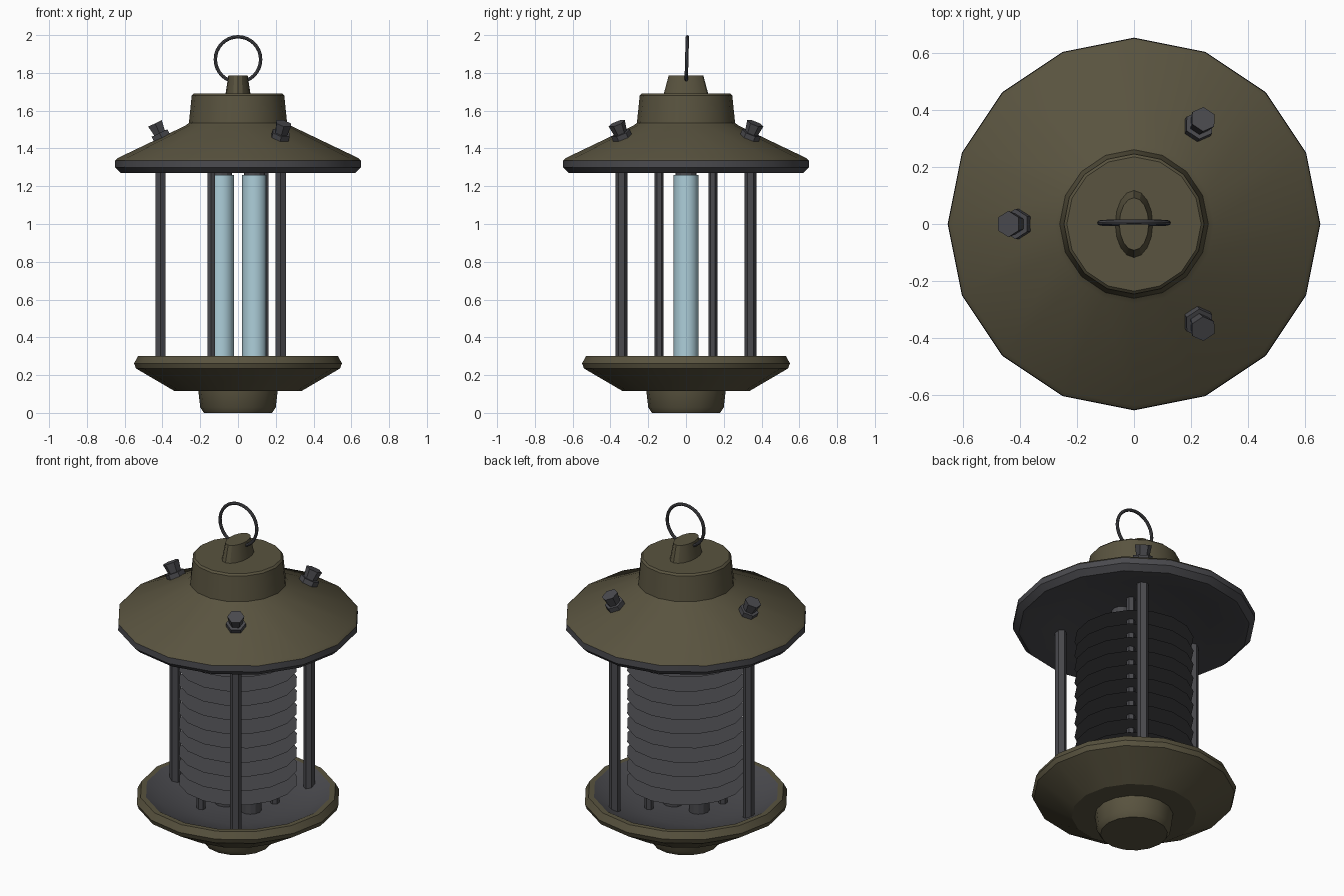
import bpy, bmesh, math
from mathutils import Matrix, Vector

if "Cube" in bpy.data.objects:
    bpy.data.objects.remove(bpy.data.objects["Cube"])


def material(name, rgb):
    m = bpy.data.materials.new(name)
    m.use_nodes = True
    m.diffuse_color = (*rgb, 1)
    m.node_tree.nodes["Principled BSDF"].inputs["Base Color"].default_value = (*rgb, 1)
    return m


OLIVE = material("olive paint", (0.100, 0.087, 0.050))
METAL = material("dark grey metal", (0.068, 0.068, 0.076))
GLASS = material("pale blue tube", (0.42, 0.62, 0.70))


def finish(name, bm, mats, smooth=True):
    bmesh.ops.recalc_face_normals(bm, faces=bm.faces)
    mesh = bpy.data.meshes.new(name)
    bm.to_mesh(mesh)
    bm.free()
    for m in mats:
        mesh.materials.append(m)
    ob = bpy.data.objects.new(name, mesh)
    bpy.context.collection.objects.link(ob)
    if smooth:
        bpy.ops.object.select_all(action="DESELECT")
        ob.select_set(True)
        bpy.context.view_layer.objects.active = ob
        bpy.ops.object.shade_smooth_by_angle(angle=math.radians(28))
    return ob


def lathe(name, profile, metal_from, sides=16):
    """Spin (radius, height) points; segments from metal_from on are grey."""
    bm = bmesh.new()
    rings = [[bm.verts.new((r * math.cos(a), r * math.sin(a), z))
              for a in (math.tau * i / sides for i in range(sides))] for r, z in profile]
    for s, (low, high) in enumerate(zip(rings, rings[1:])):
        for i in range(sides):
            j = (i + 1) % sides
            f = bm.faces.new((low[i], low[j], high[j], high[i]))
            f.material_index = int(s >= metal_from)
    bmesh.ops.remove_doubles(bm, verts=bm.verts, dist=0.0005)
    return finish(name, bm, [OLIVE, METAL])


def add_frustum(bm, sides, r1, r2, z1, z2, place=Matrix(), turn=0.0):
    local = Matrix.Translation((0, 0, (z1 + z2) / 2)) @ Matrix.Rotation(turn, 4, "Z")
    bmesh.ops.create_cone(bm, cap_ends=True, segments=sides, radius1=r1, radius2=r2,
                          depth=z2 - z1, matrix=place @ local)


def pillar(name, x, y, sides, r, z1, z2, mat, smooth=False):
    bm = bmesh.new()
    add_frustum(bm, sides, r, r, z1, z2, Matrix.Translation((x, y, 0)))
    return finish(name, bm, [mat], smooth)


# Base: foot, bowl and rim outside, then the grey dished floor
lathe("base", [(0, 0), (0.18, 0), (0.2, 0.03), (0.21, 0.115), (0.335, 0.115),
               (0.54, 0.235), (0.55, 0.262), (0.53, 0.3), (0.5, 0.3),
               (0.42, 0.258), (0.25, 0.215), (0, 0.2)], 8)

# Roof: neck and cone outside, then the grey rim and hollow ceiling
lathe("roof", [(0, 1.69), (0.235, 1.69), (0.245, 1.68), (0.26, 1.535), (0.28, 1.52),
               (0.635, 1.35), (0.65, 1.335), (0.652, 1.3), (0.62, 1.27), (0.6, 1.27),
               (0.42, 1.31), (0.25, 1.335), (0, 1.35)], 6)

# Oval tapered lug on top
bm = bmesh.new()
add_frustum(bm, 16, 0.12, 0.092, 1.68, 1.785, Matrix.Diagonal((0.56, 1, 1, 1)))
finish("hanger_lug", bm, [OLIVE])

# Hanging ring
bm = bmesh.new()
MAJOR, MINOR, N, M = 0.12, 0.009, 32, 8
loops = []
for i in range(N):
    a = math.tau * i / N
    out = Vector((math.cos(a), 0, math.sin(a)))
    loops.append([bm.verts.new(out * (MAJOR + MINOR * math.cos(b)) +
                               Vector((0, MINOR * math.sin(b), 0)))
                  for b in (math.tau * k / M for k in range(M))])
for i in range(N):
    p, q = loops[i], loops[(i + 1) % N]
    for k in range(M):
        n = (k + 1) % M
        bm.faces.new((p[k], q[k], q[n], p[n]))
ring = finish("hanging_ring", bm, [METAL])
ring.location = (0, 0.004, 1.871)
ring.rotation_euler.x = math.radians(-1.5)

# Outer posts, each with a bolt standing square to the roof slope
SLOPE = math.radians(25.6)
for label, x, y in (("right", -0.41, 0), ("left_front", 0.226, -0.342),
                    ("left_back", 0.226, 0.342)):
    pillar(label + "_post", x, y, 6, 0.031, 0.245, 1.33, METAL)
    tilt = (Matrix.Translation((x * 0.99, y * 0.99, 1.462))
            @ Matrix.Rotation(math.atan2(y, x), 4, "Z") @ Matrix.Rotation(SLOPE, 4, "Y"))
    bm = bmesh.new()
    add_frustum(bm, 6, 0.053, 0.053, -0.02, 0.022, tilt)
    add_frustum(bm, 6, 0.036, 0.046, 0.022, 0.078, tilt)
    finish(label + "_bolt", bm, [METAL], False)

# Paired glowing tubes with end sockets, and the thin rods holding the discs
for label, s in (("right", -1), ("left", 1)):
    pillar(label + "_tube", s * 0.087, 0, 16, 0.065, 0.27, 1.26, GLASS, True)
    pillar(label + "_lower_socket", s * 0.087, 0, 12, 0.055, 0.2, 0.28, METAL, True)
    pillar(label + "_upper_socket", s * 0.087, 0, 12, 0.055, 1.25, 1.345, METAL, True)
    pillar(label + "_disc_rod", s * 0.142, s * 0.142, 6, 0.024, 0.2, 1.34, METAL)

# Stack of paper-thin grid discs
for i in range(11):
    bm = bmesh.new()
    bmesh.ops.create_circle(bm, cap_ends=True, segments=16, radius=0.32,
                            matrix=Matrix.Translation((0, 0, 0.36 + 0.084 * i)))
    finish("grid_disc_%02d" % (i + 1), bm, [METAL], False)
